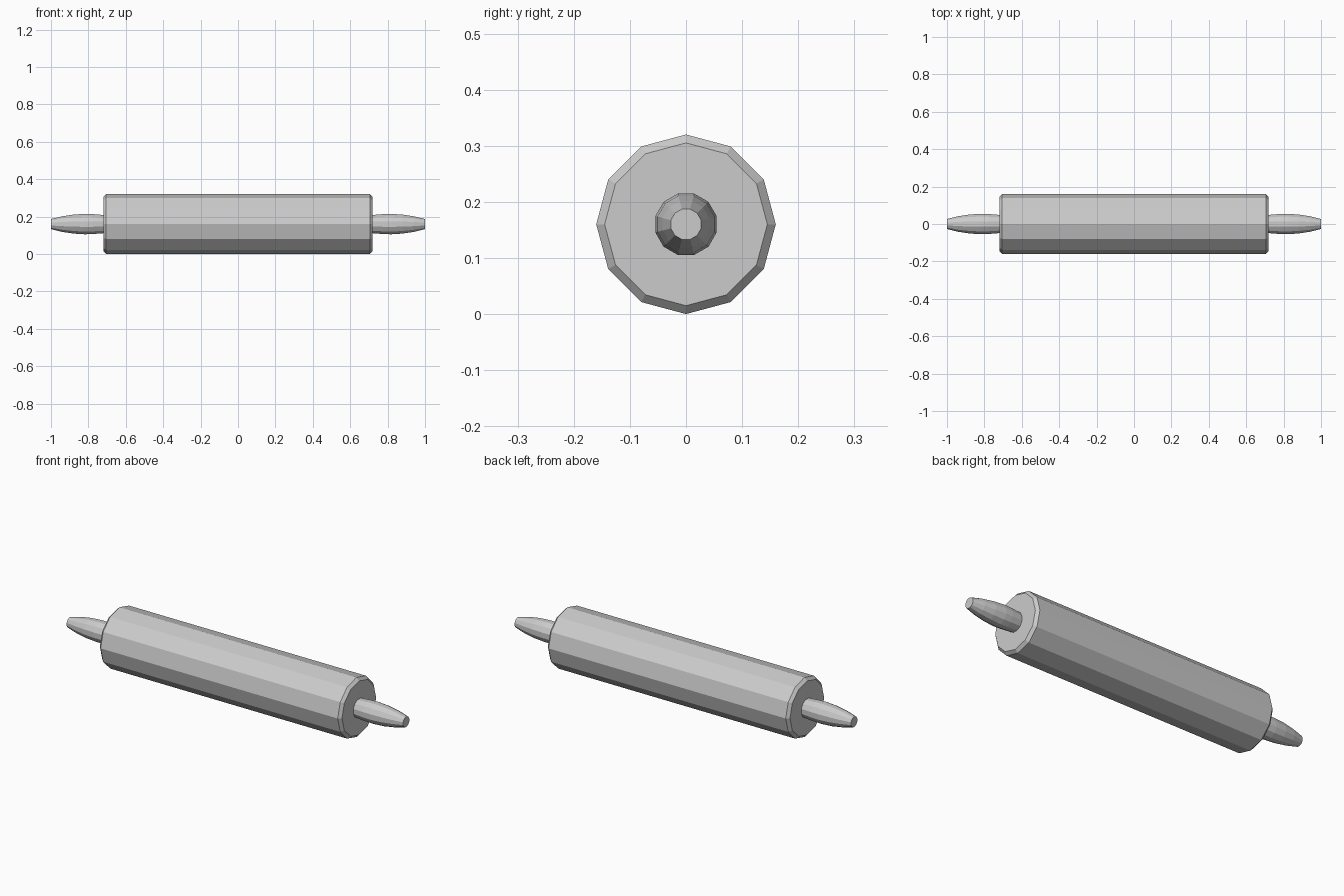
import bpy, bmesh
from math import cos, sin, pi

if "Cube" in bpy.data.objects:
    bpy.data.objects.remove(bpy.data.objects["Cube"])

CENTRE_Z = 0.16


def lathe_x(name, profile, sides, phase=0.0):
    """Revolve (x, radius) points around the long axis, with flat end caps."""
    bm = bmesh.new()
    rings = []
    for x, r in profile:
        rings.append([bm.verts.new((x,
                                    r * cos(2 * pi * i / sides + phase),
                                    CENTRE_Z + r * sin(2 * pi * i / sides + phase)))
                      for i in range(sides)])
    for a, b in zip(rings, rings[1:]):
        for i in range(sides):
            j = (i + 1) % sides
            bm.faces.new((a[i], a[j], b[j], b[i]))
    bm.faces.new(rings[0])
    bm.faces.new(rings[-1])
    bmesh.ops.recalc_face_normals(bm, faces=bm.faces)
    mesh = bpy.data.meshes.new(name)
    bm.to_mesh(mesh)
    bm.free()
    obj = bpy.data.objects.new(name, mesh)
    bpy.context.collection.objects.link(obj)
    return obj


# Roller body with chamfered rims
lathe_x("roller", [(-0.72, 0.145), (-0.705, 0.16), (0.705, 0.16), (0.72, 0.145)], 12)

# Tapered handles on both ends
handle = [(0.715, 0.05), (0.78, 0.0555), (0.82, 0.0565), (0.88, 0.0525),
          (0.94, 0.043), (1.0, 0.028)]
for side, label in ((1, "right"), (-1, "left")):
    lathe_x("handle_" + label, [(side * x, r) for x, r in handle], 12, pi / 12)
